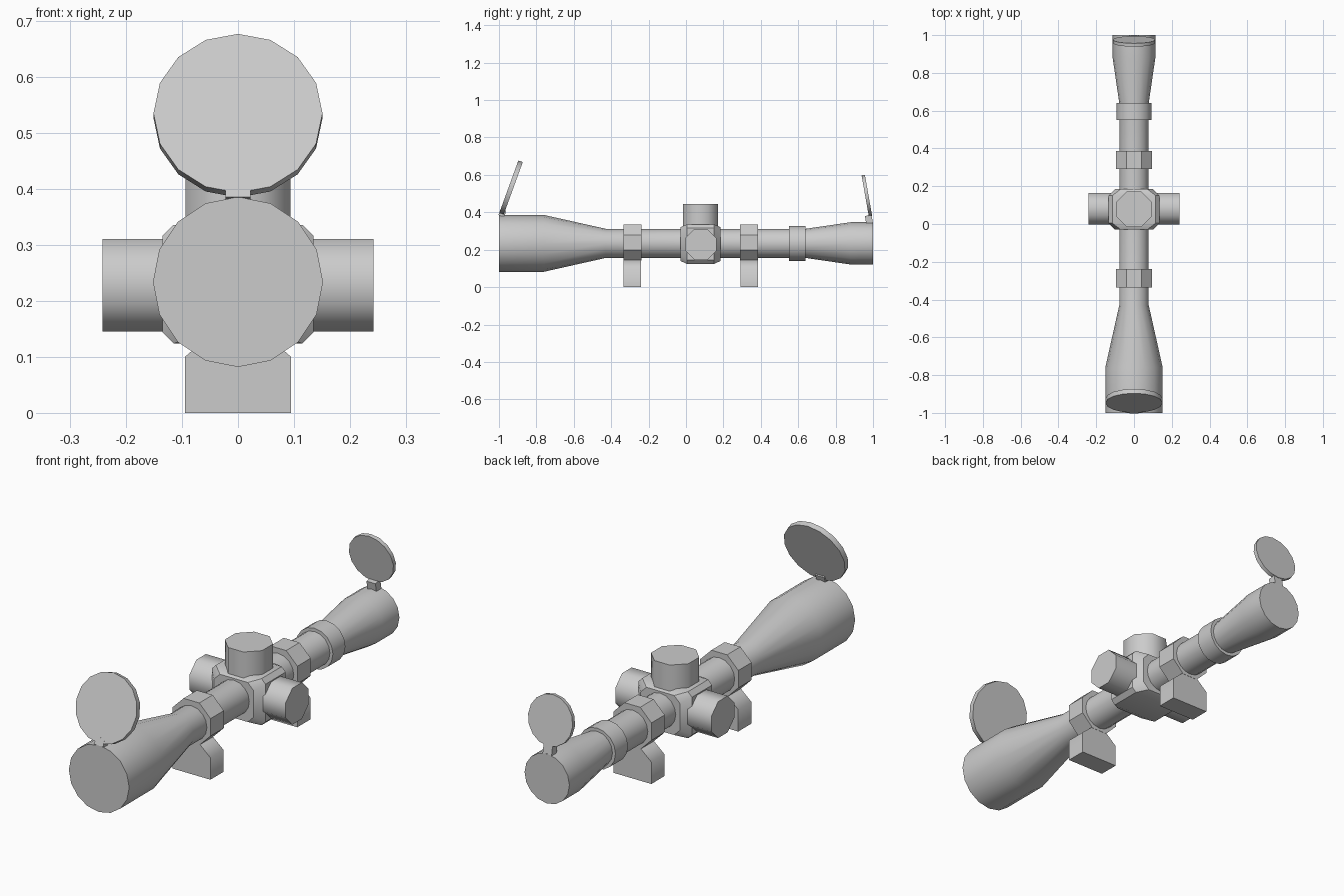
import bpy, bmesh
from math import sin, cos, pi, radians
from mathutils import Matrix, Vector

if "Cube" in bpy.data.objects:
    bpy.data.objects.remove(bpy.data.objects["Cube"])

AXIS_Z = 0.234


def loft(name, sections, smooth=None, matrix=None):
    """Skin a list of equal-length point loops and cap both ends."""
    bm = bmesh.new()
    loops = [[bm.verts.new(p) for p in s] for s in sections]
    n = len(loops[0])
    for a, b in zip(loops, loops[1:]):
        for i in range(n):
            j = (i + 1) % n
            bm.faces.new((a[i], a[j], b[j], b[i]))
    bm.faces.new(loops[0])
    bm.faces.new(loops[-1])
    if matrix:
        bm.transform(matrix)
    bmesh.ops.recalc_face_normals(bm, faces=bm.faces)
    me = bpy.data.meshes.new(name)
    bm.to_mesh(me)
    bm.free()
    ob = bpy.data.objects.new(name, me)
    bpy.context.collection.objects.link(ob)
    if smooth:
        bpy.ops.object.select_all(action='DESELECT')
        ob.select_set(True)
        bpy.context.view_layer.objects.active = ob
        bpy.ops.object.shade_smooth_by_angle(angle=radians(smooth))
    return ob


def lathe(name, profile, sides, smooth=None, matrix=None, flat=False):
    """Revolve (position, radius) pairs about y; flat puts flats on the axes."""
    off = pi / sides if flat else 0
    k = 1 / cos(pi / sides) if flat else 1
    secs = [[(r * k * cos(off + 2 * pi * i / sides), y,
              r * k * sin(off + 2 * pi * i / sides)) for i in range(sides)]
            for y, r in profile]
    return loft(name, secs, smooth, matrix or Matrix.Translation((0, 0, AXIS_Z)))


def box(name, centre, size, tilt=0):
    x, y, z = (s / 2 for s in size)
    secs = [[(-x, -y, h), (x, -y, h), (x, y, h), (-x, y, h)] for h in (-z, z)]
    return loft(name, secs, None,
                Matrix.Translation(centre) @ Matrix.Rotation(tilt, 4, 'X'))


# Main tube with objective bell and eyepiece
lathe("scope_tube", [(-1, 0.152), (-0.76, 0.152), (-0.43, 0.078), (0.64, 0.078),
                     (0.88, 0.113), (1, 0.113)], 16, 40)

# Zoom ring
lathe("zoom_ring", [(0.55, 0.093), (0.64, 0.093)], 16, 40)

# Mount rings and their flared feet
for label, y in (("front", -0.287), ("rear", 0.338)):
    lathe(label + "_mount_ring", [(-0.048, 0.096), (0.048, 0.096)], 8, None,
          Matrix.Translation((0, y, 0.239)), True)
    outline = [(-0.095, 0), (0.095, 0), (0.095, 0.1), (0.042, 0.146),
               (-0.042, 0.146), (-0.095, 0.1)]
    loft(label + "_mount_foot",
         [[(px, y + d, pz) for px, pz in outline] for d in (-0.047, 0.047)], 50)


# Turret housing: chamfered block, narrowing at both ends
def chamfered(y, w, h, c):
    q = [(w, h - c), (w - c, h), (c - w, h), (-w, h - c),
         (-w, c - h), (c - w, -h), (w - c, -h), (w, c - h)]
    return [(px, y, 0.23 + pz) for px, pz in q]


loft("turret_housing", [chamfered(-0.03, 0.1, 0.09, 0.03), chamfered(0.005, 0.135, 0.106, 0.02),
                        chamfered(0.15, 0.135, 0.106, 0.02), chamfered(0.185, 0.1, 0.09, 0.03)], 35)

# Side and top adjustment knobs
for label, a in (("left", pi / 2), ("right", -pi / 2)):
    lathe(label + "_knob", [(0.1, 0.083), (0.242, 0.083)], 8, 50,
          Matrix.Translation((0, 0.08, 0.228)) @ Matrix.Rotation(a, 4, 'Z'), True)
lathe("top_knob", [(0.06, 0.094), (0.213, 0.094)], 8, 50,
      Matrix.Translation((0, 0.078, 0.232)) @ Matrix.Rotation(pi / 2, 4, 'X'), True)

# Flip-up lens caps, tilted towards the middle, with small hinges
lathe("objective_cap", [(-0.0125, 0.151), (0.0125, 0.151)], 16, 40,
      Matrix.Translation((0, -0.936, 0.531)) @ Matrix.Rotation(radians(-20), 4, 'X'))
lathe("eyepiece_cap", [(-0.009, 0.112), (0.009, 0.112)], 16, 40,
      Matrix.Translation((0, 0.967, 0.489)) @ Matrix.Rotation(radians(10), 4, 'X'))
box("objective_hinge", (0, -0.982, 0.396), (0.045, 0.032, 0.034), radians(-20))
box("eyepiece_hinge", (0, 0.978, 0.361), (0.045, 0.036, 0.045), radians(10))
